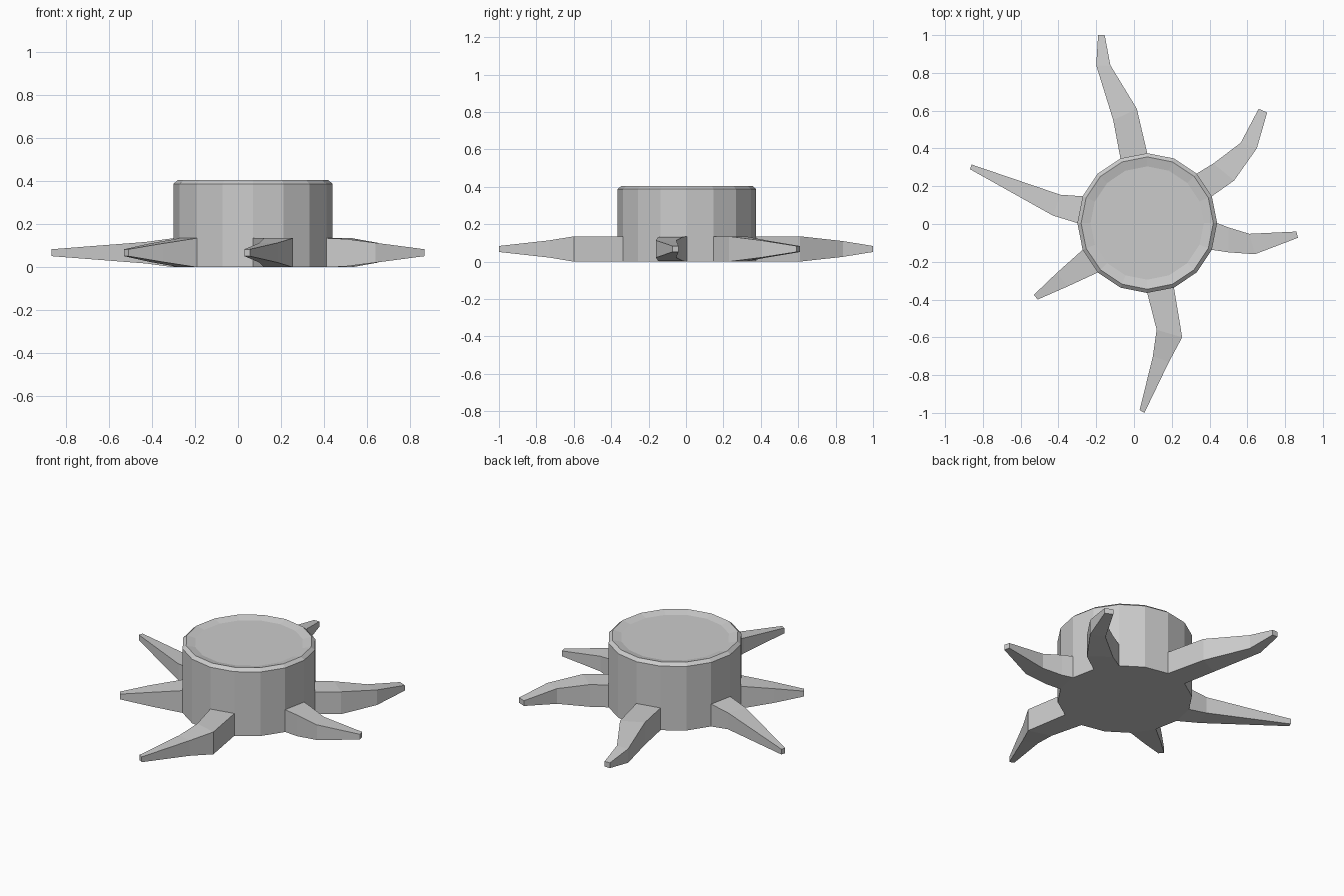
import bpy
import bmesh
import math

if "Cube" in bpy.data.objects:
    bpy.data.objects.remove(bpy.data.objects["Cube"])

CX, CY, R, SIDES = 0.07, 0.005, 0.37, 16


def ring_point(i, r=R):
    a = 2 * math.pi * i / SIDES
    return CX + r * math.cos(a), CY + r * math.sin(a)


def loft(name, rings, cap_start=True):
    """Bridge successive closed rings of points and cap the ends."""
    bm = bmesh.new()
    loops = [[bm.verts.new(p) for p in ring] for ring in rings]
    n = len(loops[0])
    for a, b in zip(loops, loops[1:]):
        for i in range(n):
            j = (i + 1) % n
            bm.faces.new((a[i], a[j], b[j], b[i]))
    if cap_start:
        bm.faces.new(loops[0][::-1])
    bm.faces.new(loops[-1])
    bmesh.ops.recalc_face_normals(bm, faces=bm.faces)
    mesh = bpy.data.meshes.new(name)
    bm.to_mesh(mesh)
    bm.free()
    obj = bpy.data.objects.new(name, mesh)
    bpy.context.collection.objects.link(obj)
    return obj


# Stump trunk: bevelled rim and a slightly sunken top
profile = [(R, 0), (R, 0.388), (0.35, 0.405), (0.30, 0.393)]
loft("stump_trunk", [[(*ring_point(i, r), z) for i in range(SIDES)]
                     for r, z in profile])

# Roots: each grows from one trunk side; sections are
# (left x, left y, right x, right y, half height) seen looking outward
MID_Z, FULL, MID, TIP = 0.0675, 0.0675, 0.046, 0.016
roots = {
    "root_back": (4, [(-0.11, 0.55, 0.015, 0.61, FULL),
                      (-0.20, 0.84, -0.125, 0.84, 0.042),
                      (-0.19, 1.0, -0.155, 1.0, TIP)]),
    "root_back_right": (1, [(0.42, 0.32, 0.53, 0.23, FULL),
                            (0.565, 0.43, 0.65, 0.40, MID),
                            (0.66, 0.61, 0.705, 0.59, TIP)]),
    "root_right": (15, [(0.50, -0.018, 0.50, -0.15, 0.064),
                        (0.61, -0.052, 0.64, -0.16, MID),
                        (0.86, -0.04, 0.868, -0.073, TIP)]),
    "root_front": (12, [(0.255, -0.60, 0.12, -0.56, FULL),
                        (0.185, -0.73, 0.10, -0.70, MID),
                        (0.055, -1.0, 0.03, -0.985, TIP)]),
    "root_front_left": (9, [(-0.35, -0.33, -0.41, -0.26, 0.043),
                            (-0.51, -0.40, -0.53, -0.375, TIP)]),
    "root_left": (7, [(-0.43, 0.045, -0.39, 0.155, 0.05),
                      (-0.868, 0.29, -0.86, 0.315, TIP)]),
}
for name, (side, sections) in roots.items():
    base = (*ring_point(side + 1), *ring_point(side), FULL)
    rings = [[(lx, ly, MID_Z - h), (rx, ry, MID_Z - h),
              (rx, ry, MID_Z + h), (lx, ly, MID_Z + h)]
             for lx, ly, rx, ry, h in [base] + sections]
    loft(name, rings, cap_start=False)
